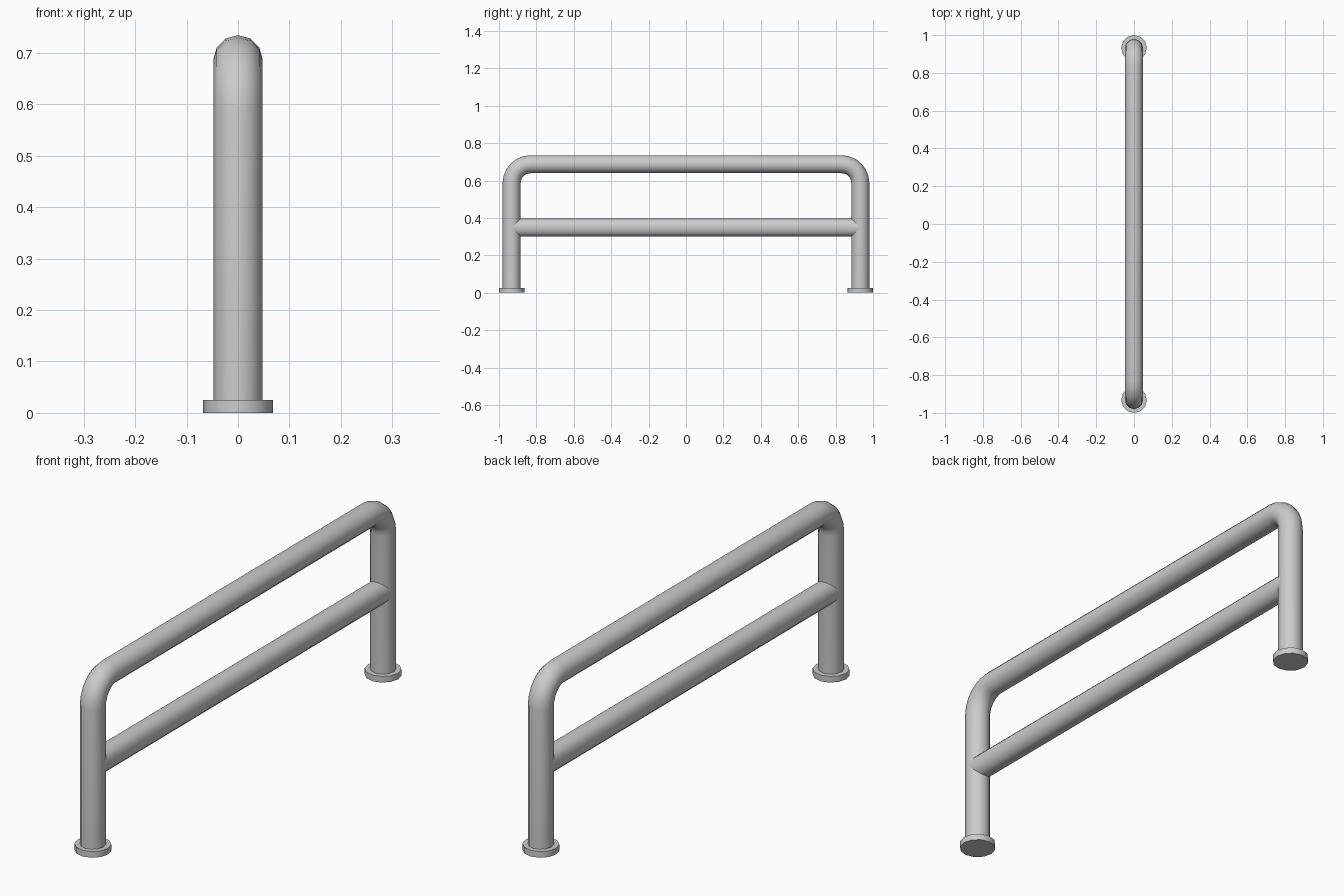
import bpy, bmesh, math
from mathutils import Vector

if "Cube" in bpy.data.objects:
    bpy.data.objects.remove(bpy.data.objects["Cube"])

SIDES, R, LEG_Y = 12, 0.048, 0.932
TOP_Z, BEND, BASE_H, BASE_R, BAR_Z = 0.687, 0.10, 0.025, 0.068, 0.348


def tube(name, path, radii, caps=True):
    """Sweep a round section along (y, z) points lying in the x = 0 plane."""
    bm = bmesh.new()
    pts = [Vector((0, y, z)) for y, z in path]
    rings = []
    for i, p in enumerate(pts):
        t = Vector()
        if i > 0:
            t += (p - pts[i - 1]).normalized()
        if i < len(pts) - 1:
            t += (pts[i + 1] - p).normalized()
        n = Vector((1, 0, 0)).cross(t.normalized())
        ring = []
        for k in range(SIDES):
            a = 2 * math.pi * k / SIDES
            ring.append(bm.verts.new(p + radii[i] * (Vector((math.cos(a), 0, 0)) + n * math.sin(a))))
        rings.append(ring)
    for a, b in zip(rings, rings[1:]):
        for k in range(SIDES):
            j = (k + 1) % SIDES
            bm.faces.new((a[k], a[j], b[j], b[k]))
    if caps:
        bm.faces.new(rings[0][::-1])
        bm.faces.new(rings[-1])
    bmesh.ops.recalc_face_normals(bm, faces=bm.faces)
    mesh = bpy.data.meshes.new(name)
    bm.to_mesh(mesh)
    bm.free()
    obj = bpy.data.objects.new(name, mesh)
    bpy.context.collection.objects.link(obj)
    bpy.ops.object.select_all(action='DESELECT')
    bpy.context.view_layer.objects.active = obj
    obj.select_set(True)
    bpy.ops.object.shade_smooth_by_angle(angle=math.radians(40))
    return obj


# Bent hoop: leg, rounded corner, top rail, mirrored corner, leg
half = [(LEG_Y, BASE_H)]
for i in range(7):
    a = math.radians(90 * i / 6)
    half.append((LEG_Y - BEND + BEND * math.cos(a), TOP_Z - BEND + BEND * math.sin(a)))
hoop_path = half + [(-y, z) for y, z in reversed(half)]
tube("hoop_rail", hoop_path, [R] * len(hoop_path))

# Cross bar with ends shaped to meet the round legs
bar = tube("cross_bar", [(-LEG_Y, BAR_Z), (LEG_Y, BAR_Z)], [R, R], caps=False)
for v in bar.data.vertices:
    v.co.y -= math.copysign(math.sqrt(max(0, R * R - v.co.x ** 2)), v.co.y)

# Floor flanges
for label, s in (("front", -1), ("back", 1)):
    tube(label + "_base_flange", [(s * LEG_Y, 0), (s * LEG_Y, BASE_H)], [BASE_R] * 2)
